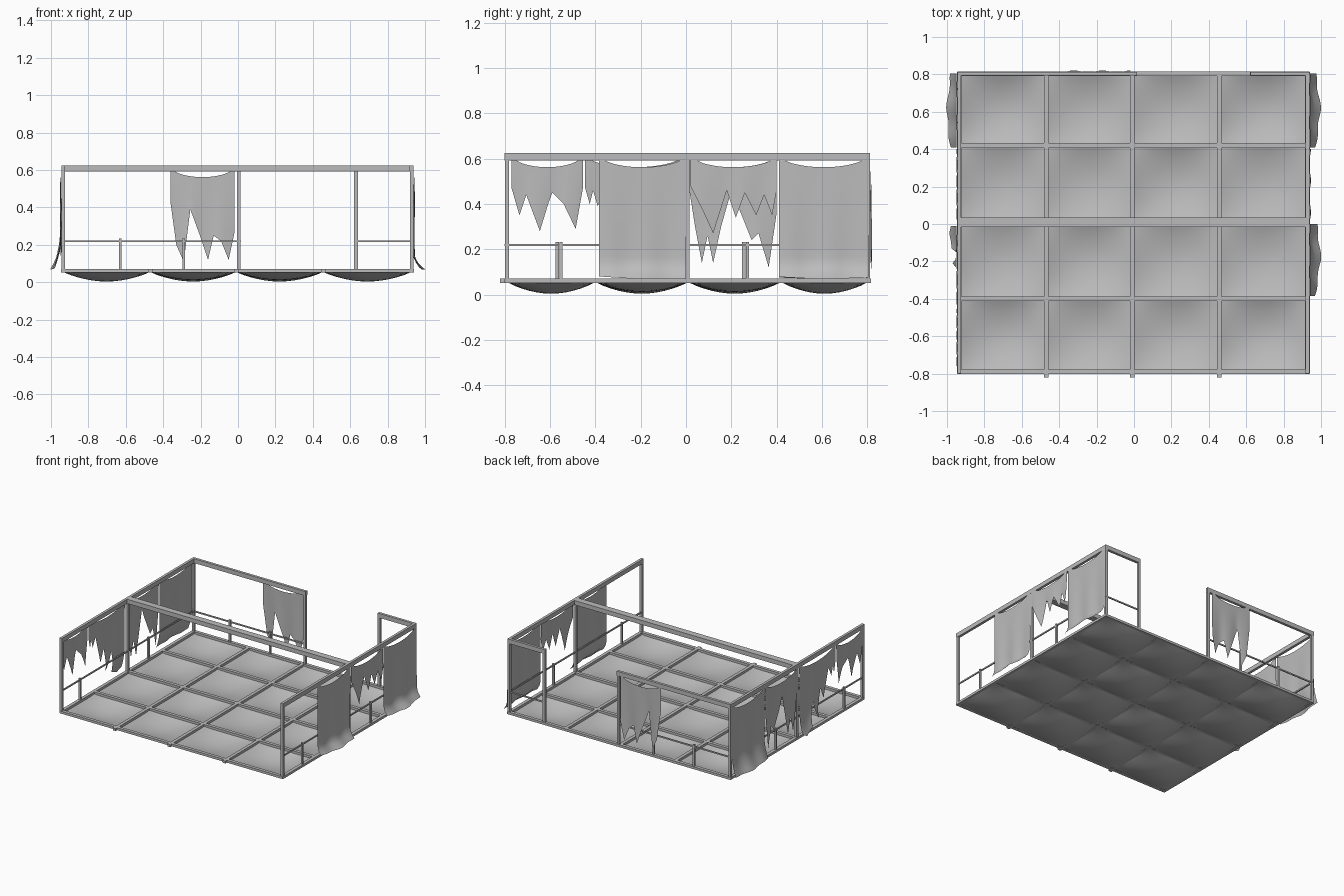
import bpy, bmesh, math

cube = bpy.data.objects.get("Cube")
if cube:
    bpy.data.objects.remove(cube, do_unlink=True)


def material(name, rgb):
    m = bpy.data.materials.new(name)
    m.use_nodes = True
    m.diffuse_color = (*rgb, 1)
    m.node_tree.nodes["Principled BSDF"].inputs["Base Color"].default_value = (*rgb, 1)
    return m


GREY = material("plain_grey", (0.5, 0.5, 0.5))


def finish(bm, name, smooth=False):
    me = bpy.data.meshes.new(name)
    bm.to_mesh(me)
    bm.free()
    me.materials.append(GREY)
    ob = bpy.data.objects.new(name, me)
    bpy.context.collection.objects.link(ob)
    for p in me.polygons:
        p.use_smooth = smooth
    return ob


def box(name, xs, ys, zs):
    bm = bmesh.new()
    bmesh.ops.create_cube(bm, size=1)
    for v in bm.verts:
        v.co = [(r[0] + r[1]) / 2 + c * (r[1] - r[0]) for r, c in zip((xs, ys, zs), v.co)]
    return finish(bm, name)


def around(c, width):
    return (c - width / 2, c + width / 2)


def grid_mesh(name, us, vs, place):
    bm = bmesh.new()
    rows = [[bm.verts.new(place(u, v)) for v in vs] for u in us]
    for a, b in zip(rows, rows[1:]):
        for j in range(len(vs) - 1):
            bm.faces.new((a[j], b[j], b[j + 1], a[j + 1]))
    return finish(bm, name, True)


X = [-0.935, -0.47, -0.01, 0.455, 0.928]
Y = [-0.79, -0.40, 0.01, 0.42, 0.803]
FLOOR, TOP = (0.052, 0.07), (0.592, 0.625)
TALL, RAIL = (0.06, 0.6), (0.214, 0.224)
FULL_X, FULL_Y = (-0.945, 0.938), (-0.80, 0.813)

# Floor lattice with short stubs past the front edge
for i, x in enumerate(X):
    box(f"floor_joist_{i}", around(x, 0.025), FULL_Y, FLOOR)
    if 0 < i < 4:
        box(f"front_stub_{i}", around(x, 0.025), (-0.82, -0.79), FLOOR)
for i, y in enumerate(Y):
    box(f"floor_beam_{i}", FULL_X, around(y, 0.025), FLOOR)

# Sagging fabric panels between the floor beams
steps = [i / 12 for i in range(13)]
for i in range(4):
    for j in range(4):
        depth = 0.043 + 0.008 * ((i + j * 2) % 3 == 0)

        def sag(u, v, i=i, j=j, depth=depth):
            s = (math.sin(math.pi * u) * math.sin(math.pi * v)) ** 0.85 if 0 < u < 1 and 0 < v < 1 else 0
            return (X[i] + u * (X[i + 1] - X[i]), Y[j] + v * (Y[j + 1] - Y[j]), 0.055 - depth * s)
        grid_mesh(f"floor_panel_{i}_{j}", steps, steps, sag)

# Side walls: posts, top beam, handrail and rail posts
for side, x in (("left", X[4]), ("right", X[0])):
    for y in (Y[0], 0.005, Y[4]):
        box(f"{side}_post", around(x, 0.019), around(y, 0.019), TALL)
    box(f"{side}_top_beam", around(x, 0.02), FULL_Y, TOP)
    box(f"{side}_rail", around(x, 0.008), FULL_Y, RAIL)
    shift = 0.008 if side == "left" else -0.008
    for y in (-0.56, 0.263):
        box(f"{side}_rail_post", around(x, 0.014), around(y + shift, 0.014), (0.06, 0.232))

# Back wall in two sections with an opening, and the middle roof beam
for name, x0, x1 in (("back_wide", -0.94, 0.015), ("back_narrow", 0.622, 0.936)):
    box(name + "_top_beam", (x0, x1), around(Y[4], 0.02), TOP)
    box(name + "_rail", (x0, x1), around(Y[4], 0.008), RAIL)
for x in (0.005, 0.631):
    box("back_post", around(x, 0.019), around(Y[4], 0.019), TALL)
for x in (-0.63, -0.29):
    box("back_rail_post", around(x, 0.014), around(Y[4], 0.014), (0.06, 0.235))
box("middle_roof_beam", FULL_X, around(0.01, 0.05), TOP)


# Hanging cloths: the hem is a list of (along wall, height) points
def cloth(name, wall, hem, flare=0.0, start=0.15):
    u0, u1 = hem[0][0], hem[-1][0]
    cols = []
    for (a, za), (b, zb) in zip(hem, hem[1:]):
        n = max(2, round((b - a) / 0.02))
        cols += [(a + (b - a) * k / n, za + (zb - za) * k / n) for k in range(n)]
    cols.append(hem[-1])

    def place(col, v):
        u, low = col
        t = (u - u0) / (u1 - u0)
        dip = math.sin(math.pi * min(1, max(0, (t - 0.07) / 0.86))) ** 0.6 if 0.07 < t < 0.93 else 0
        high = 0.595 - 0.033 * dip
        z = high + (low - high) * v
        kick = max(0, (start - z) / (start - 0.068)) ** 2
        out = 0.004 + 0.005 * math.sin(t * 14) * v + flare * kick * (0.65 + 0.35 * math.sin(math.pi * t))
        if wall == "back":
            return (u, 0.812 + out, z)
        return ((0.937 + out) if wall == "left" else (-0.944 - out), u, z)
    grid_mesh(name, cols, [k / 16 for k in range(17)], place)


cloth("left_front_curtain", "left", [(-0.385, 0.08), (-0.2, 0.068), (0.0, 0.068)], 0.055)
cloth("left_back_curtain", "left", [(0.41, 0.078), (0.6, 0.068), (0.805, 0.075)], 0.055)
cloth("right_back_curtain", "right", [(0.41, 0.075), (0.6, 0.068), (0.805, 0.075)], 0.052, 0.24)
cloth("left_torn_curtain", "left", [
    (0.02, 0.48), (0.07, 0.38), (0.12, 0.27), (0.18, 0.46), (0.22, 0.34),
    (0.26, 0.45), (0.31, 0.35), (0.345, 0.44), (0.38, 0.35), (0.4, 0.46)])
cloth("right_torn_curtain", "right", [
    (0.01, 0.49), (0.04, 0.3), (0.07, 0.14), (0.095, 0.26), (0.12, 0.14), (0.155, 0.3),
    (0.2, 0.46), (0.25, 0.34), (0.29, 0.24), (0.32, 0.27), (0.365, 0.12), (0.4, 0.36)])
cloth("right_ragged_curtain", "right", [
    (-0.445, 0.47), (-0.425, 0.4), (-0.41, 0.46), (-0.39, 0.39), (-0.36, 0.46),
    (-0.31, 0.25), (-0.27, 0.34), (-0.21, 0.14), (-0.17, 0.28), (-0.13, 0.1),
    (-0.05, 0.068), (-0.01, 0.09)], 0.052, 0.24)
cloth("right_front_curtain", "right", [
    (-0.77, 0.47), (-0.735, 0.35), (-0.705, 0.44), (-0.69, 0.4), (-0.645, 0.28),
    (-0.605, 0.41), (-0.59, 0.45), (-0.54, 0.4), (-0.487, 0.29), (-0.455, 0.47)])
cloth("back_torn_curtain", "back", [
    (-0.36, 0.42), (-0.33, 0.2), (-0.29, 0.11), (-0.255, 0.39), (-0.2, 0.24), (-0.16, 0.12),
    (-0.13, 0.25), (-0.09, 0.22), (-0.05, 0.12), (-0.02, 0.26)])
